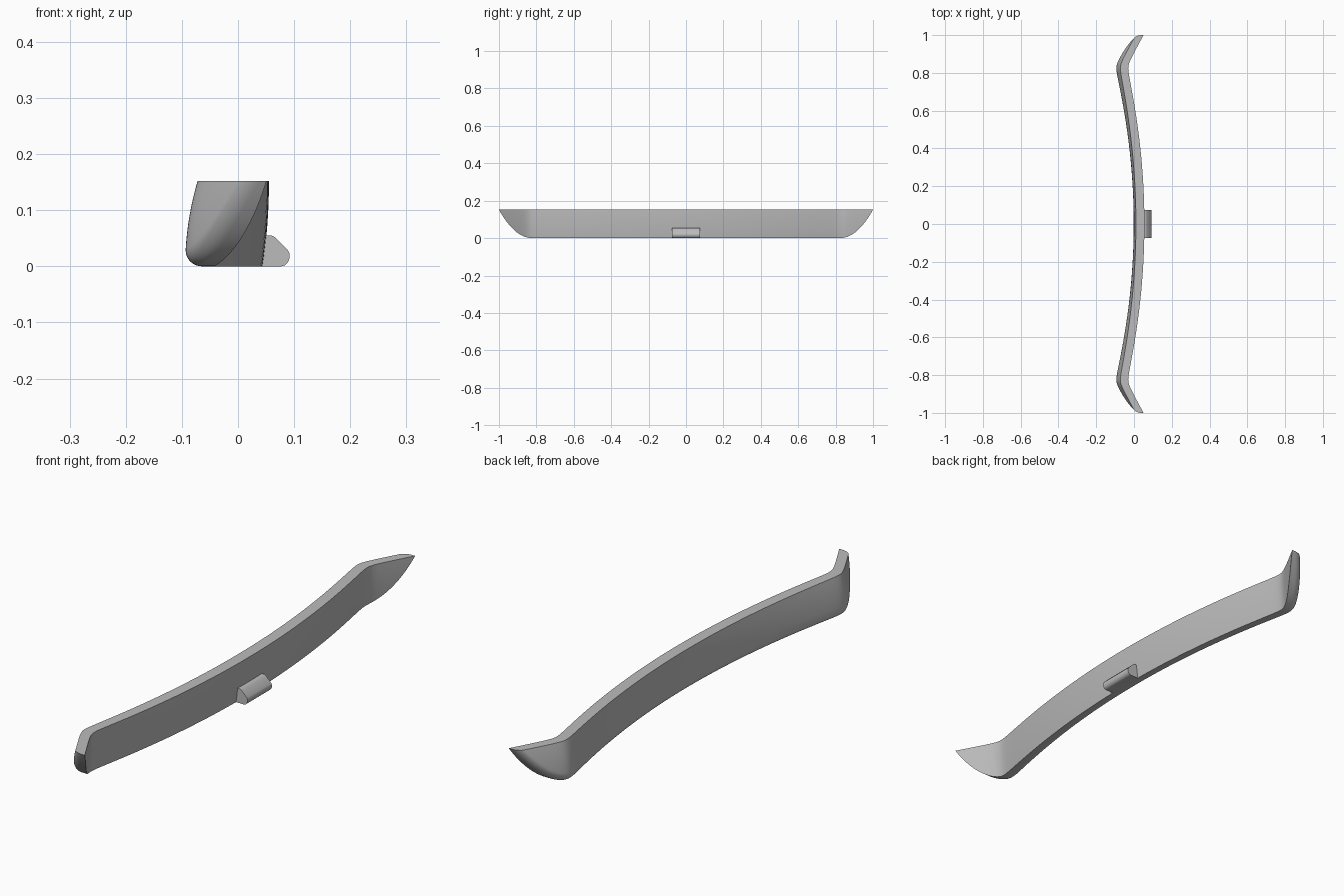
import bpy, bmesh, math

H = 0.152      # height of the bar
R = 0.03       # rounding of the lower outer edge

cube = bpy.data.objects.get("Cube")
if cube:
    bpy.data.objects.remove(cube, do_unlink=True)

grey = bpy.data.materials.new("plain_grey")
grey.use_nodes = True
grey.diffuse_color = (0.5, 0.5, 0.5, 1)
grey.node_tree.nodes["Principled BSDF"].inputs["Base Color"].default_value = (0.5, 0.5, 0.5, 1)


def finish(bm, name, angle):
    bmesh.ops.recalc_face_normals(bm, faces=bm.faces)
    mesh = bpy.data.meshes.new(name)
    bm.to_mesh(mesh)
    bm.free()
    mesh.materials.append(grey)
    obj = bpy.data.objects.new(name, mesh)
    bpy.context.collection.objects.link(obj)
    bpy.ops.object.select_all(action='DESELECT')
    bpy.context.view_layer.objects.active = obj
    obj.select_set(True)
    bpy.ops.object.shade_smooth_by_angle(angle=math.radians(angle))


def smooth_max(a, b, k=0.02):
    return 0.5 * (a + b + math.sqrt((a - b) ** 2 + k * k))


# Plan curves of the bar: a gentle bow that turns back at each end
def inner_x(y, z):
    plan = smooth_max(0.055 - 0.135 * y * y, 0.05 + 0.55 * (y - 1))
    return plan - 0.011 * (1 - z / H) ** 2


def outer_x(y, z):
    plan = smooth_max(0.01 - 0.13 * y * y, 0.55 * (y - 0.985))
    lean = 0.012 + 0.01 * min(1, y / 0.8) ** 2
    return plan - lean * (1 - (z / H) ** 2)


# Lower edge, which sweeps up to the tips
def bottom_z(y):
    return min(H, H * max(0, (y - 0.82) / 0.18) ** 2.1)


def section(y):
    """Closed ring of points across the bar at one station."""
    a = abs(y)
    base = bottom_z(a)
    sweep = math.acos(min(1, max(0, 1 - (H - base) / R)))
    outer, heights = [], []
    for i in range(9):
        t = sweep * i / 8
        z = base + R * (1 - math.cos(t))
        outer.append((outer_x(a, z) + R * (1 - math.sin(t)), y, z))
        heights.append(z)
    start = heights[-1]
    for i in range(1, 9):
        z = start + (H - start) * i / 8
        outer.append((outer_x(a, z), y, z))
        heights.append(z)
        # Above the rounding the wall keeps its full width
        if sweep < math.pi / 2:
            outer[-1] = (outer_x(a, z) + R * (1 - math.sin(sweep)), y, z)
    inner = [(inner_x(a, z), y, z) for z in reversed(heights)]
    return outer + inner


# Curved bar, lofted through the sections
half = [0.7 * i / 20 for i in range(1, 21)]
half += [0.7 + 0.3 * math.sin(math.pi / 2 * i / 44) for i in range(1, 45)]
stations = [-y for y in reversed(half)] + [0] + half
bm = bmesh.new()
rings = [[bm.verts.new(p) for p in section(y)] for y in stations]
for r0, r1 in zip(rings, rings[1:]):
    for j in range(len(r0)):
        k = (j + 1) % len(r0)
        bm.faces.new((r0[j], r0[k], r1[k], r1[j]))
bmesh.ops.remove_doubles(bm, verts=bm.verts, dist=0.00005)
finish(bm, "curved_bar", 40)

# Small mounting tab at the middle of the inner face
profile = [(0.035, 0), (0.077, 0), (0.084, 0.002), (0.089, 0.007), (0.092, 0.015),
           (0.092, 0.022), (0.089, 0.029), (0.068, 0.05), (0.063, 0.054),
           (0.058, 0.055), (0.035, 0.055)]
bm = bmesh.new()
face = bm.faces.new([bm.verts.new((x, -0.074, z)) for x, z in profile])
ext = bmesh.ops.extrude_face_region(bm, geom=[face], use_keep_orig=True)
bmesh.ops.translate(bm, vec=(0, 0.148, 0),
                    verts=[v for v in ext["geom"] if isinstance(v, bmesh.types.BMVert)])
finish(bm, "mounting_tab", 40)
